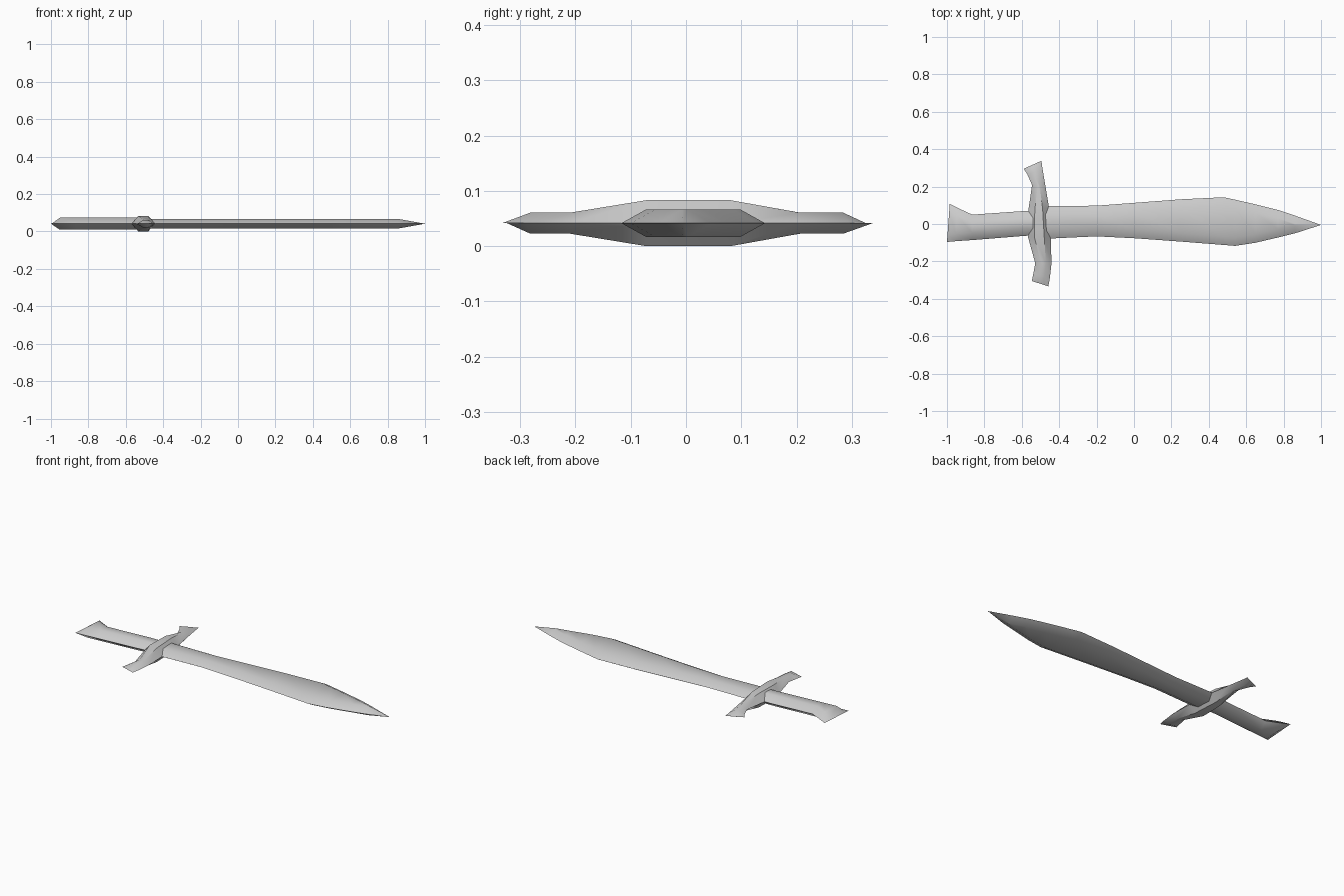
import bpy, bmesh, math
from mathutils import Vector

if "Cube" in bpy.data.objects:
    bpy.data.objects.remove(bpy.data.objects["Cube"])

MID_Z = 0.0415


def loft(name, stations, angle=40):
    """Loft six-sided sections; station = (edge a, edge b, bevel inset, half thickness)."""
    bm = bmesh.new()
    rings = []
    for a, b, inset, h in stations:
        a, b = Vector((*a, MID_Z)), Vector((*b, MID_Z))
        step = (b - a).normalized() * min(inset, (b - a).length * 0.45)
        up = Vector((0, 0, h))
        pts = [a, a + step + up, b - step + up, b, b - step - up, a + step - up]
        rings.append([bm.verts.new(p) for p in pts])
    for r, s in zip(rings, rings[1:]):
        for i in range(6):
            j = (i + 1) % 6
            bm.faces.new((r[i], r[j], s[j], s[i]))
    # cap both ends; sharp (zero-thickness) ends collapse when merged
    for ring, st in ((rings[0], stations[0]), (rings[-1], stations[-1])):
        if st[3] > 0:
            bm.faces.new(ring)
    bmesh.ops.remove_doubles(bm, verts=bm.verts, dist=1e-5)
    bmesh.ops.recalc_face_normals(bm, faces=bm.faces)
    mesh = bpy.data.meshes.new(name)
    bm.to_mesh(mesh)
    bm.free()
    ob = bpy.data.objects.new(name, mesh)
    bpy.context.collection.objects.link(ob)
    bpy.ops.object.select_all(action='DESELECT')
    ob.select_set(True)
    bpy.context.view_layer.objects.active = ob
    bpy.ops.object.shade_smooth_by_angle(angle=math.radians(angle))
    return ob


# Blade: swelling towards the front, then a wedge-shaped point
blade = [(-0.5, 0.095, -0.08), (-0.2, 0.098, -0.066), (0.0, 0.113, -0.076),
         (0.25, 0.132, -0.094), (0.48, 0.143, -0.112), (0.54, 0.13, -0.117),
         (0.65, 0.105, -0.1), (0.77, 0.075, -0.072), (0.86, 0.045, -0.05)]
loft("blade", [((x, u), (x, l), 0.045, 0.025) for x, u, l in blade]
     + [((1.0, -0.005), (1.0, -0.005), 0.0, 0.0)])

# Crossguard: thick centre, thin flared arms with slanted wedge ends
loft("crossguard", [
    ((-0.590, 0.295), (-0.495, 0.338), 0.03, 0.0),
    ((-0.570, 0.265), (-0.489, 0.295), 0.03, 0.019),
    ((-0.545, 0.208), (-0.474, 0.205), 0.03, 0.019),
    ((-0.565, 0.072), (-0.454, 0.085), 0.035, 0.0415),
    ((-0.568, -0.065), (-0.445, -0.075), 0.035, 0.0415),
    ((-0.528, -0.210), (-0.441, -0.210), 0.03, 0.019),
    ((-0.538, -0.265), (-0.450, -0.290), 0.03, 0.019),
    ((-0.546, -0.305), (-0.458, -0.333), 0.03, 0.0),
])

# Grip: straight handle with a hooked flare at the end
loft("grip", [
    ((-0.985, 0.107), (-1.0, -0.096), 0.04, 0.0),
    ((-0.943, 0.086), (-0.955, -0.092), 0.04, 0.032),
    ((-0.865, 0.050), (-0.865, -0.086), 0.04, 0.032),
    ((-0.580, 0.070), (-0.580, -0.063), 0.04, 0.032),
    ((-0.500, 0.070), (-0.500, -0.060), 0.04, 0.032),
])
